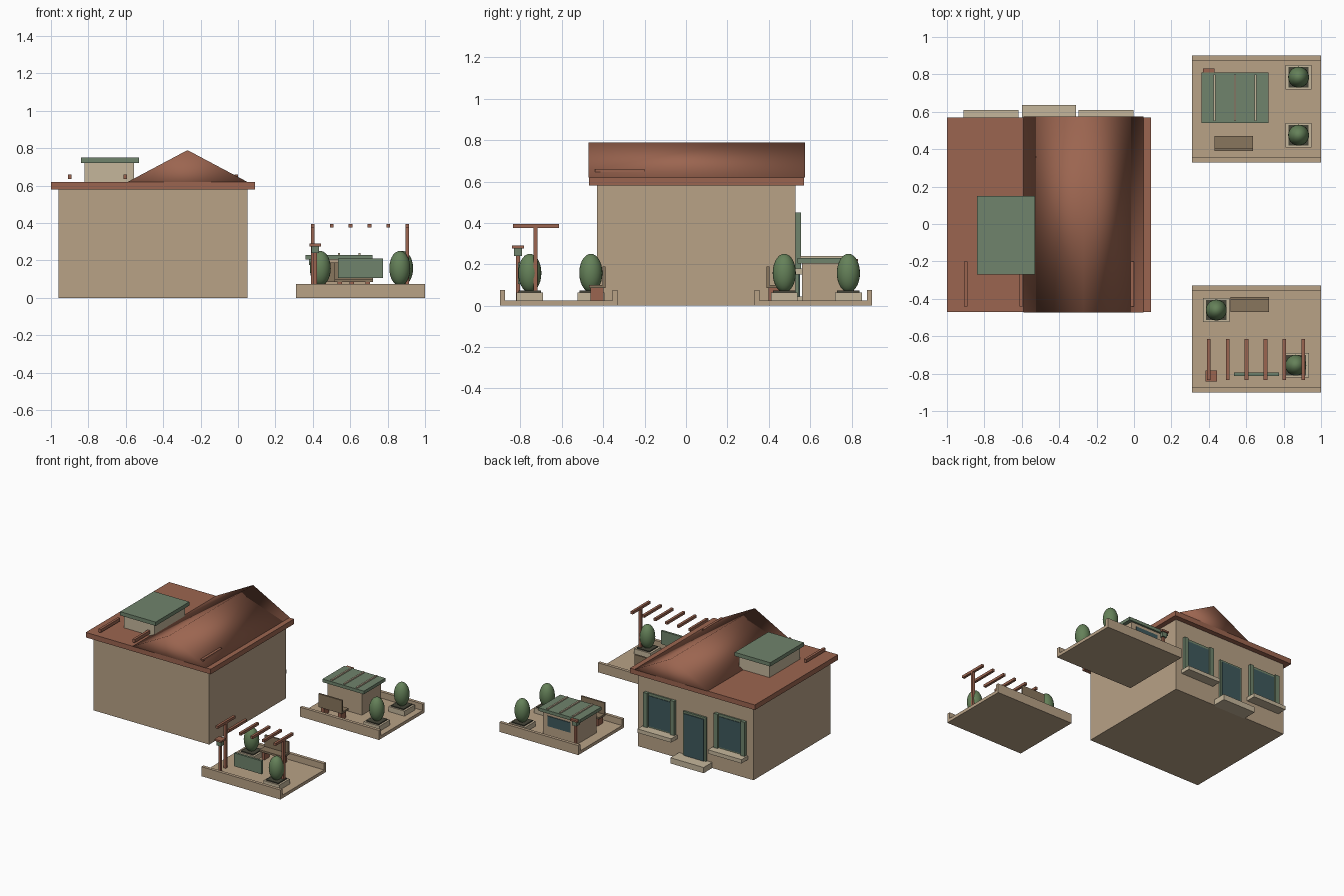
import bpy, bmesh

if "Cube" in bpy.data.objects:
    bpy.data.objects.remove(bpy.data.objects["Cube"])


def mat(name, r, g, b):
    m = bpy.data.materials.new(name)
    m.diffuse_color = (r, g, b, 1)
    m.use_nodes = True
    m.node_tree.nodes["Principled BSDF"].inputs["Base Color"].default_value = m.diffuse_color
    return m


WALL = mat("plaster", 0.48, 0.36, 0.24)
TRIM = mat("light_stone", 0.56, 0.47, 0.33)
ROOF = mat("terracotta", 0.33, 0.13, 0.08)
GREEN = mat("sage_green", 0.16, 0.23, 0.15)
LEAF = mat("leaf", 0.13, 0.22, 0.10)
GLASS = mat("dark_glass", 0.05, 0.10, 0.11)
SOIL = mat("soil", 0.06, 0.06, 0.04)
WOOD = mat("bench_wood", 0.25, 0.18, 0.11)


def finish(name, bm, m, smooth=False):
    bmesh.ops.recalc_face_normals(bm, faces=bm.faces)
    me = bpy.data.meshes.new(name)
    for f in bm.faces:
        f.smooth = smooth
    bm.to_mesh(me)
    bm.free()
    me.materials.append(m)
    ob = bpy.data.objects.new(name, me)
    bpy.context.collection.objects.link(ob)
    return ob


def box(name, x, y, z, m):
    """Box from (min, max) ranges on each axis."""
    bm = bmesh.new()
    bmesh.ops.create_cube(bm, size=1)
    for v in bm.verts:
        for i, (a, b) in enumerate((x, y, z)):
            v.co[i] = (a + b) / 2 + v.co[i] * (b - a)
    return finish(name, bm, m)


def mid(c, h):
    return (c - h, c + h)


def planter(x, y):
    box("planter_box", mid(x, .07), mid(y, .065), (.025, .065), TRIM)
    box("planter_soil", mid(x, .054), mid(y, .054), (.05, .073), SOIL)
    bm = bmesh.new()
    bmesh.ops.create_uvsphere(bm, u_segments=24, v_segments=14, radius=1)
    for v in bm.verts:
        v.co = (x + v.co.x * .056, y + v.co.y * .056, .158 + v.co.z * .093)
    finish("planter_bush", bm, LEAF, True)


def bench(x, y, side):
    """Bench with its backrest on the given y side."""
    box("bench_seat", mid(x, .103), mid(y, .04), (.085, .10), WOOD)
    b = y + side * .033
    box("bench_back", mid(x, .103), mid(b, .007), (.10, .19), WOOD)
    for s in (-1, 1):
        box("bench_leg", mid(x + s * .075, .012), mid(y, .032), (.025, .085), ROOF)


def lamp(x, y, top):
    box("lamp_post", mid(x, .009), mid(y, .009), (.025, top - .05), ROOF)
    box("lamp_lantern", mid(x, .02), mid(y, .02), (top - .05, top - .014), GREEN)
    box("lamp_cap", mid(x, .03), mid(y, .03), (top - .014, top), ROOF)


def window(x):
    face = .53
    box("window_frame", mid(x, .115), (face - .01, face + .01), (.18, .45), GREEN)
    box("window_glass", mid(x, .095), (face, face + .014), (.19, .43), GLASS)
    for s in (-1, 1):
        box("window_shutter", mid(x + s * .118, .017), (face, face + .025), (.17, .45), GREEN)
    box("window_sill", mid(x, .147), (face - .01, .61), (.15, .18), TRIM)


# main house and roof slab
box("house_walls", (-.96, .05), (-.43, .53), (0, .58), WALL)
box("roof_slab", (-1, .09), (-.47, .57), (.58, .62), ROOF)

# gabled roof, extruded triangle
bm = bmesh.new()
f = bm.faces.new([bm.verts.new((x, -.472, z)) for x, z in ((-.59, .62), (.05, .62), (-.27, .79))])
ext = bmesh.ops.extrude_face_region(bm, geom=[f])
for v in ext["geom"]:
    if isinstance(v, bmesh.types.BMVert):
        v.co.y = .574
finish("gable_roof", bm, ROOF, True)

# rooftop hut and roof bars
box("rooftop_hut", (-.82, -.555), (-.25, .13), (.62, .725), TRIM)
box("rooftop_hut_cap", (-.84, -.53), (-.27, .15), (.72, .75), GREEN)
for i in range(4):
    box("roof_bar", mid(-.9 + i * .297, .01), (-.44, -.20), (.635, .66), ROOF)

# back facade: door, step, windows
box("door_frame", mid(-.455, .1), (.52, .545), (.03, .39), GREEN)
box("door_panel", mid(-.455, .085), (.53, .551), (.04, .375), GLASS)
box("door_step", mid(-.455, .145), (.52, .637), (0, .045), TRIM)
for x in (-.765, -.15):
    window(x)

# two courtyards with low walls
for s in (-1, 1):
    box("courtyard_floor", (.31, 1), tuple(sorted((s * .33, s * .90))), (0, .025), WALL)
    for a, b in ((.33, .355), (.875, .90)):
        box("courtyard_wall", (.31, 1), tuple(sorted((s * a, s * b))), (0, .075), WALL)

# planters, benches, lamps
for p in ((.88, .785), (.88, .475), (.44, -.46), (.865, -.755)):
    planter(*p)
bench(.533, .43, -1)
bench(.618, -.43, 1)
lamp(.40, .802, .227)
lamp(.413, -.812, .29)

# kiosk in the back courtyard
box("kiosk_body", (.39, .69), (.56, .795), (.025, .205), WALL)
box("kiosk_window", (.45, .65), (.78, .80), (.10, .18), GLASS)
box("kiosk_roof", (.36, .72), (.54, .81), (.205, .23), GREEN)
for x in (.43, .54, .65):
    box("kiosk_roof_rib", mid(x, .006), (.55, .80), (.225, .24), TRIM)

# pergola and screen in the front courtyard
for i in range(6):
    box("pergola_rafter", mid(.40 + i * .101, .01), (-.835, -.615), (.375, .395), ROOF)
for x in (.40, .905):
    box("pergola_post", mid(x, .01), mid(-.727, .01), (.025, .376), ROOF)
box("screen_panel", (.535, .775), (-.812, -.795), (.105, .21), GREEN)
